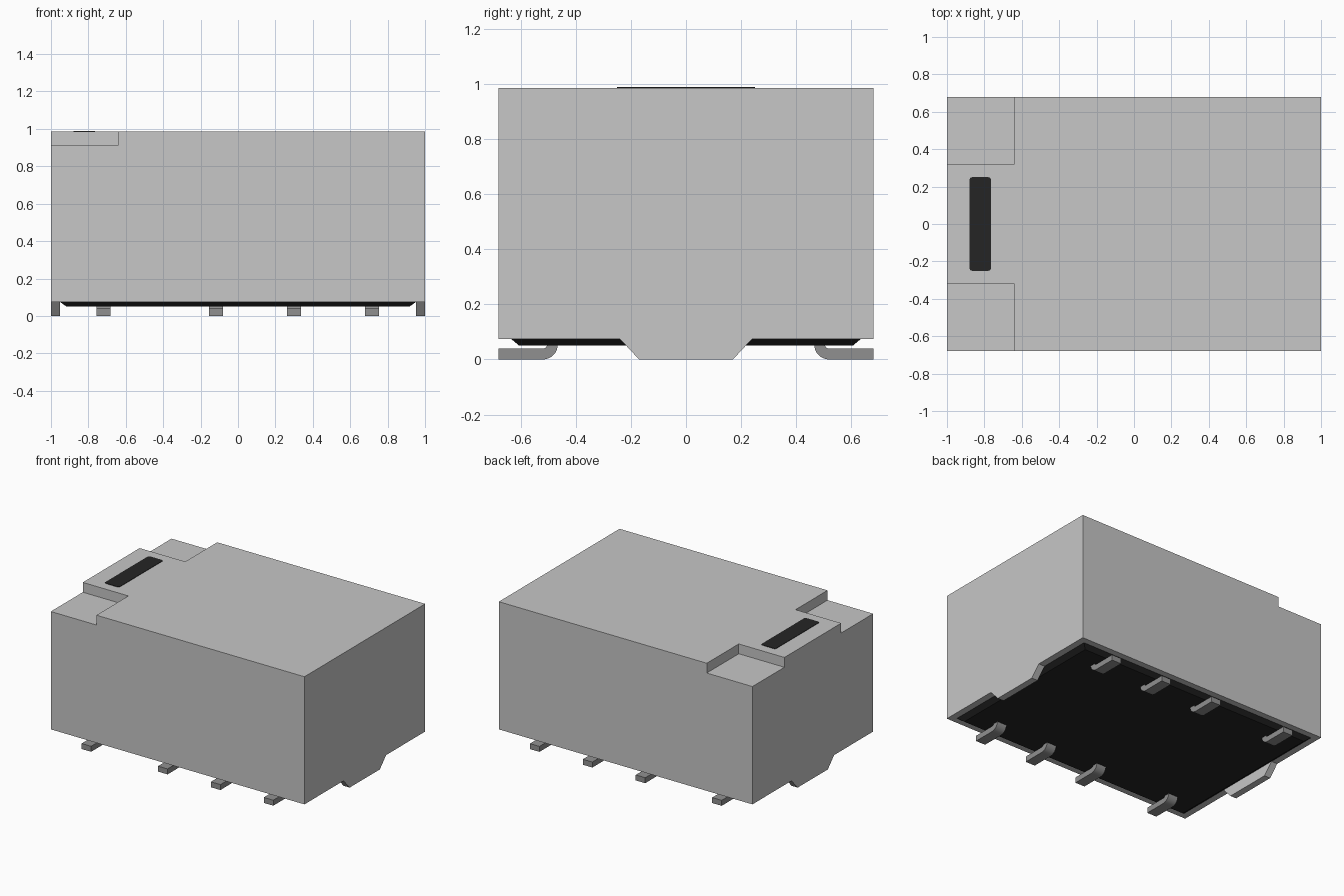
import bpy
import bmesh
from math import sin, cos, pi, radians
from mathutils import Vector

cube = bpy.data.objects.get("Cube")
if cube:
    bpy.data.objects.remove(cube, do_unlink=True)

# Main dimensions
HX, HY = 1.0, 0.68
FLOOR, TOP = 0.075, 0.985


def make_material(name, level):
    mat = bpy.data.materials.new(name)
    mat.use_nodes = True
    colour = (level, level, level, 1)
    mat.diffuse_color = colour
    mat.node_tree.nodes["Principled BSDF"].inputs["Base Color"].default_value = colour
    return mat


LIGHT = make_material("light grey plastic", 0.57)
METAL = make_material("metal grey", 0.28)
BLACK = make_material("black", 0.018)


def finish(name, bm, mat):
    bmesh.ops.recalc_face_normals(bm, faces=bm.faces)
    mesh = bpy.data.meshes.new(name)
    bm.to_mesh(mesh)
    bm.free()
    mesh.materials.append(mat)
    obj = bpy.data.objects.new(name, mesh)
    bpy.context.collection.objects.link(obj)
    return obj


def box(name, low, high, mat):
    bm = bmesh.new()
    bmesh.ops.create_cube(bm, size=1)
    low, high = Vector(low), Vector(high)
    for v in bm.verts:
        v.co = (low + high) / 2 + v.co * (high - low)
    return finish(name, bm, mat)


def prism(name, profile, x0, x1, mat):
    """Extrude a (y, z) profile along x."""
    bm = bmesh.new()
    face = bm.faces.new([bm.verts.new((x0, y, z)) for y, z in profile])
    new = bmesh.ops.extrude_face_region(bm, geom=[face])["geom"]
    moved = [g for g in new if isinstance(g, bmesh.types.BMVert)]
    bmesh.ops.translate(bm, verts=moved, vec=(x1 - x0, 0, 0))
    return finish(name, bm, mat)


def activate(obj):
    bpy.ops.object.select_all(action="DESELECT")
    obj.select_set(True)
    bpy.context.view_layer.objects.active = obj


def combine(target, other, operation):
    activate(target)
    mod = target.modifiers.new(operation.lower(), "BOOLEAN")
    mod.operation, mod.solver, mod.object = operation, "EXACT", other
    bpy.ops.object.modifier_apply(modifier=mod.name)
    bpy.data.objects.remove(other, do_unlink=True)


# Housing with two stepped corners and a tapered foot at each end
housing = box("housing", (-HX, -HY, FLOOR), (HX, HY, TOP), LIGHT)
for side in (-1, 1):
    y0, y1 = sorted((side * 0.32, side * (HY + 0.1)))
    notch = box("notch_cutter", (-HX - 0.1, y0, 0.915), (-0.64, y1, TOP + 0.1), LIGHT)
    combine(housing, notch, "DIFFERENCE")
foot_profile = [(-0.17, 0), (0.17, 0), (0.24, FLOOR), (0.24, 0.2), (-0.24, 0.2), (-0.24, FLOOR)]
for side in (-1, 1):
    foot = prism("end_foot", foot_profile, side * 0.952, side * HX, LIGHT)
    combine(housing, foot, "UNION")
bm = bmesh.new()
bm.from_mesh(housing.data)
bmesh.ops.remove_doubles(bm, verts=bm.verts, dist=0.0001)
bmesh.ops.dissolve_limit(bm, angle_limit=radians(1), verts=bm.verts, edges=bm.edges)
bm.to_mesh(housing.data)
bm.free()

# Bevelled sealing plate under the housing
base = box("base_plate", (-0.952, -0.635, 0.05), (0.952, 0.635, FLOOR), BLACK)
for v in base.data.vertices:
    if v.co.z < 0.06:
        v.co.x -= 0.035 if v.co.x > 0 else -0.035
        v.co.y -= 0.03 if v.co.y > 0 else -0.03

# Flat terminals that curl up into the base plate, mirrored front to back
steps = 8
angles = [pi / 2 * i / steps for i in range(steps + 1)]


def bend(radius):
    return [(-0.52 + radius * sin(a), 0.055 - radius * cos(a)) for a in angles]


pin_profile = [(-HY, 0.0)] + bend(0.055) + bend(0.016)[::-1] + [(-HY, 0.039)]
for i, x in enumerate((-0.72, -0.117, 0.3, 0.717)):
    pin = prism(f"terminal_pair_{i + 1}", pin_profile, x - 0.0375, x + 0.0375, METAL)
    mirror = pin.modifiers.new("front_to_back", "MIRROR")
    mirror.use_axis = (False, True, False)
    activate(pin)
    bpy.ops.object.modifier_apply(modifier=mirror.name)
    bpy.ops.object.shade_smooth_by_angle(angle=radians(30))

# Rounded orientation bar on the top
bar = box("orientation_mark", (-0.88, -0.25, TOP - 0.003), (-0.764, 0.25, TOP + 0.003), BLACK)
bm = bmesh.new()
bm.from_mesh(bar.data)
upright = [e for e in bm.edges if abs(e.verts[0].co.z - e.verts[1].co.z) > 0.001]
bmesh.ops.bevel(bm, geom=upright, offset=0.015, segments=4, profile=0.5, affect="EDGES")
bm.to_mesh(bar.data)
bm.free()
